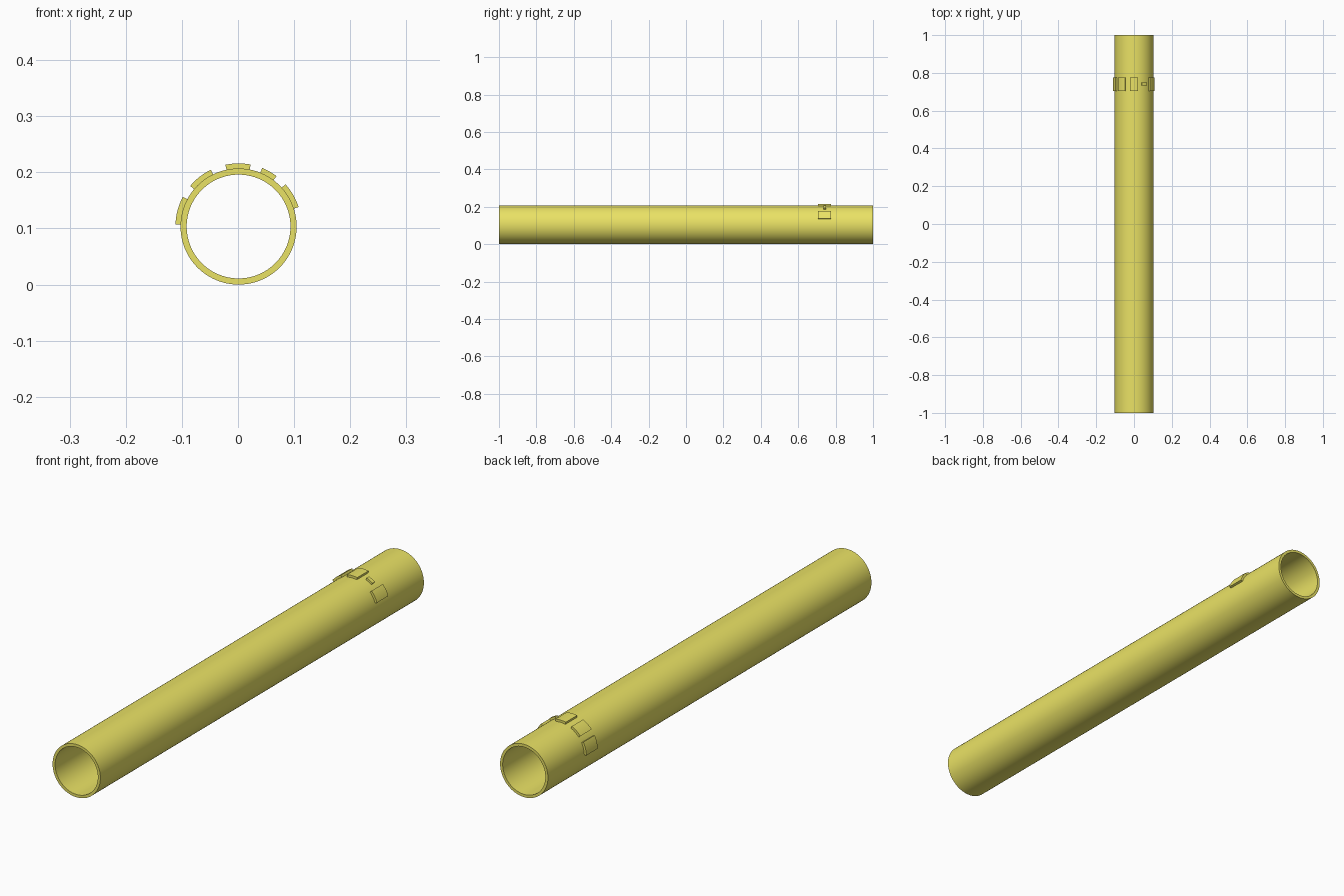
import bpy, bmesh
from math import cos, sin, radians

if "Cube" in bpy.data.objects:
    bpy.data.objects.remove(bpy.data.objects["Cube"])

CX, CZ = 0.001, 0.1035          # tube axis
R_OUT, R_IN, R_PAD = 0.1035, 0.0925, 0.1125

mat = bpy.data.materials.new("yellow")
mat.diffuse_color = (0.82, 0.76, 0.13, 1)
mat.use_nodes = True
mat.node_tree.nodes["Principled BSDF"].inputs["Base Color"].default_value = mat.diffuse_color


def arc_solid(name, r0, r1, a0, a1, y0, y1, n):
    """Curved slab around the tube axis; a full turn closes into a ring."""
    bm = bmesh.new()
    closed = abs(a1 - a0) >= 360
    rings = []
    for i in range(n if closed else n + 1):
        a = radians(a0 + (a1 - a0) * i / n)
        rings.append([bm.verts.new((CX + r * cos(a), y, CZ + r * sin(a)))
                      for r, y in ((r0, y0), (r1, y0), (r1, y1), (r0, y1))])
    for i in range(n):
        p, q = rings[i], rings[(i + 1) % len(rings)]
        for k in range(4):
            m = (k + 1) % 4
            bm.faces.new((p[k], p[m], q[m], q[k]))
    if not closed:
        bm.faces.new(rings[0])
        bm.faces.new(rings[-1])
    bmesh.ops.recalc_face_normals(bm, faces=bm.faces)
    me = bpy.data.meshes.new(name)
    bm.to_mesh(me)
    bm.free()
    me.materials.append(mat)
    ob = bpy.data.objects.new(name, me)
    bpy.context.collection.objects.link(ob)
    bpy.ops.object.select_all(action='DESELECT')
    ob.select_set(True)
    bpy.context.view_layer.objects.active = ob
    bpy.ops.object.shade_smooth_by_angle(angle=radians(30))


# Hollow tube
arc_solid("tube", R_IN, R_OUT, 0, 360, -1, 1, 96)

# Plain raised pads in place of the embossed marks: start angle, end angle, y range
pads = [(152, 178, 0.705, 0.775), (116, 140, 0.705, 0.775), (79, 102, 0.705, 0.775),
        (53, 68, 0.734, 0.748), (18, 42, 0.705, 0.775)]
for i, (a0, a1, y0, y1) in enumerate(pads):
    arc_solid(f"raised_pad_{i + 1}", R_OUT - 0.003, R_PAD, a0, a1, y0, y1, 8)
